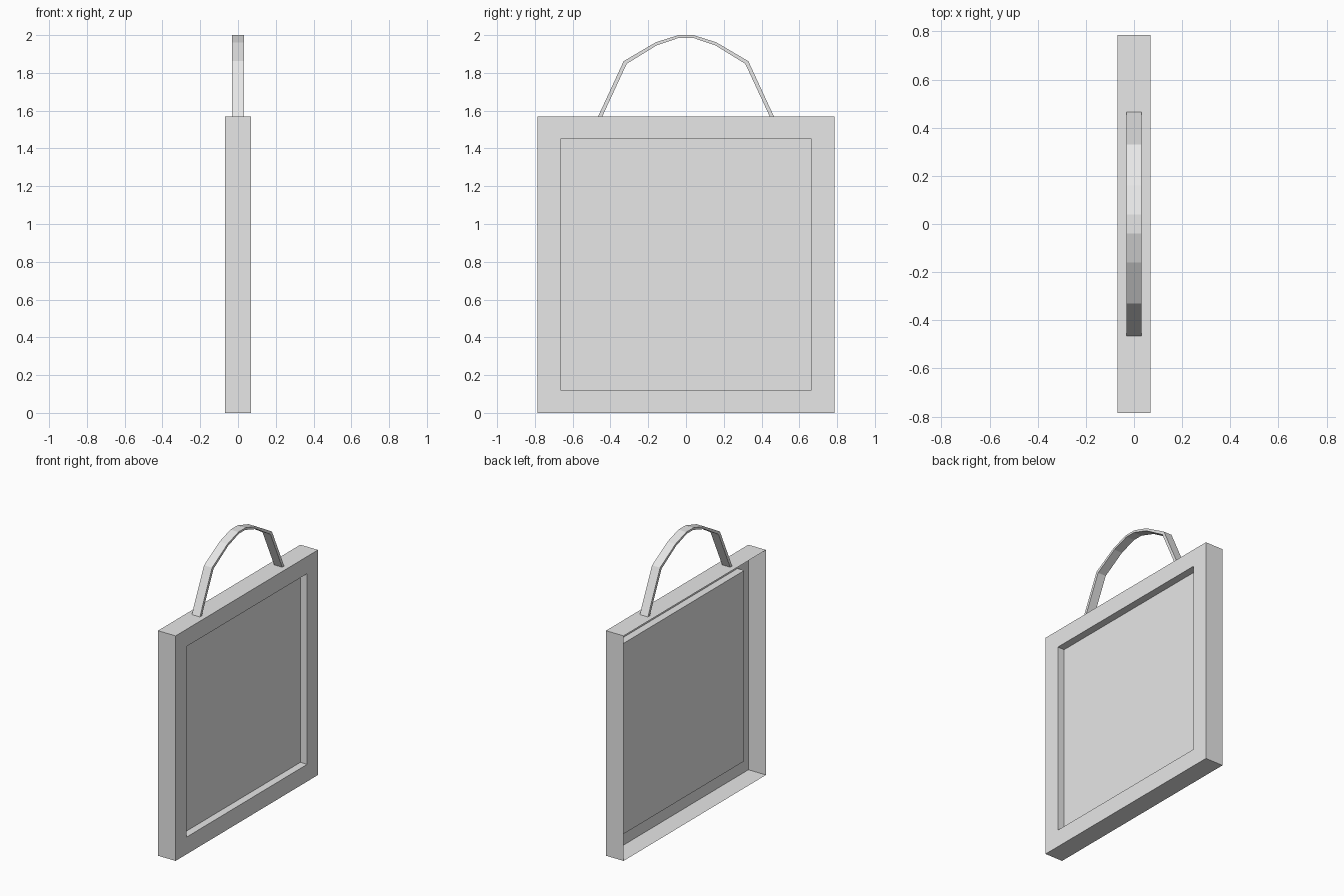
import bpy
import bmesh
from mathutils import Vector

cube = bpy.data.objects.get("Cube")
if cube:
    bpy.data.objects.remove(cube, do_unlink=True)

grey = bpy.data.materials.new("light_grey")
grey.use_nodes = True
grey.diffuse_color = (0.8, 0.8, 0.8, 1)
grey.node_tree.nodes["Principled BSDF"].inputs["Base Color"].default_value = (0.8, 0.8, 0.8, 1)

WIDTH, HEIGHT, DEPTH = 1.57, 1.57, 0.136
BORDER, RECESS = 0.12, 0.052


def finish(bm, name):
    mesh = bpy.data.meshes.new(name)
    bm.to_mesh(mesh)
    bm.free()
    mesh.materials.append(grey)
    obj = bpy.data.objects.new(name, mesh)
    bpy.context.collection.objects.link(obj)
    return obj


# Thin-walled frame: open at the rear, with a recessed panel in its face
bm = bmesh.new()
bmesh.ops.create_cube(bm, size=1)
bmesh.ops.scale(bm, vec=(DEPTH, WIDTH, HEIGHT), verts=bm.verts)
bmesh.ops.translate(bm, vec=(0, 0, HEIGHT / 2), verts=bm.verts)
bm.normal_update()
rear = [f for f in bm.faces if f.normal.x < -0.9]
bmesh.ops.delete(bm, geom=rear, context='FACES_ONLY')
face = [f for f in bm.faces if f.normal.x > 0.9]
bmesh.ops.inset_region(bm, faces=face, thickness=BORDER, use_even_offset=True)
panel = bmesh.ops.extrude_discrete_faces(bm, faces=face)["faces"]
bmesh.ops.translate(bm, vec=(-RECESS, 0, 0), verts=panel[0].verts)
finish(bm, "picture_frame")

# Arched strap: mirrored outer and inner outlines, extruded across x
outer = [(0.465, HEIGHT), (0.33, 1.862), (0.16, 1.962), (0.04, 2.0)]
inner = [(0.443, HEIGHT), (0.314, 1.848), (0.155, 1.946), (0.036, 1.986)]


def arch(half):
    return half + [(-y, z) for y, z in reversed(half)]


bm = bmesh.new()
rows = [[[bm.verts.new(Vector((x, y, z))) for y, z in arch(half)]
         for half in (outer, inner)] for x in (-0.031, 0.031)]
loops = [rows[0][0], rows[1][0], rows[1][1], rows[0][1]]
for i in range(len(loops[0]) - 1):
    for k in range(4):
        a, b = loops[k], loops[(k + 1) % 4]
        bm.faces.new((a[i], b[i], b[i + 1], a[i + 1]))
for end in (0, -1):
    bm.faces.new([loop[end] for loop in loops])
bmesh.ops.recalc_face_normals(bm, faces=bm.faces)
finish(bm, "hanging_handle")
